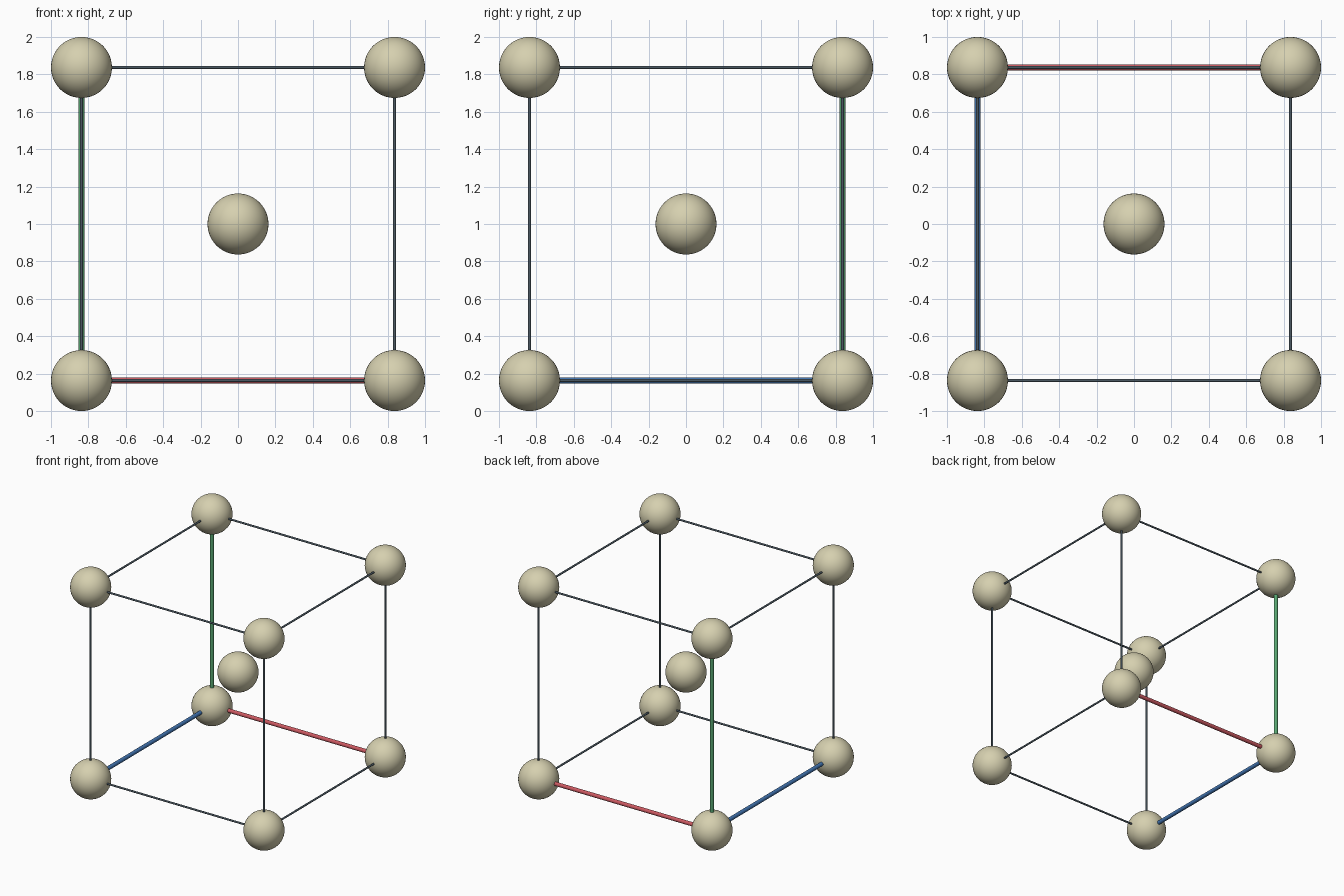
import bpy
from itertools import product
from mathutils import Vector

if "Cube" in bpy.data.objects:
    bpy.data.objects.remove(bpy.data.objects["Cube"])

C, R = 0.837, 0.163          # half cell edge, ball radius
THIN, THICK = 0.008, 0.017   # rod radii


def material(name, rgb):
    m = bpy.data.materials.new(name)
    m.diffuse_color = (*rgb, 1)
    m.use_nodes = True
    m.node_tree.nodes["Principled BSDF"].inputs["Base Color"].default_value = m.diffuse_color
    return m


cream = material("khaki cream", (0.67, 0.63, 0.43))
slate = material("dark slate", (0.07, 0.10, 0.125))
axis_mats = [material("red", (0.60, 0.10, 0.12)),
             material("blue", (0.055, 0.18, 0.45)),
             material("green", (0.10, 0.39, 0.17))]


def finish(name, mat):
    ob = bpy.context.object
    ob.name = name
    ob.data.materials.append(mat)
    bpy.ops.object.shade_smooth_by_angle()


def ball(name, p):
    bpy.ops.mesh.primitive_uv_sphere_add(segments=48, ring_count=24, radius=R, location=p)
    finish(name, cream)


def rod(name, a, b, radius, mat):
    d = b - a
    bpy.ops.mesh.primitive_cylinder_add(vertices=16, radius=radius, depth=d.length,
                                        location=(a + b) / 2,
                                        rotation=d.to_track_quat('Z', 'Y').to_euler())
    finish(name, mat)


def corner(s):
    return Vector((s[0] * C, s[1] * C, 1 + s[2] * C))


# Centre ball and corner balls
ball("centre_ball", (0, 0, 1))
for s in product((-1, 1), repeat=3):
    ball("corner_ball", corner(s))

# Cell edges; the three meeting at the back left bottom corner are coloured axes
origin = (-1, 1, -1)
for axis in range(3):
    for s in product((-1, 1), repeat=3):
        if s[axis] > 0:
            continue
        e = list(s)
        e[axis] = 1
        is_axis = origin in (s, tuple(e))
        rod("axis_rod" if is_axis else "edge_rod", corner(s), corner(e),
            THICK if is_axis else THIN, axis_mats[axis] if is_axis else slate)
